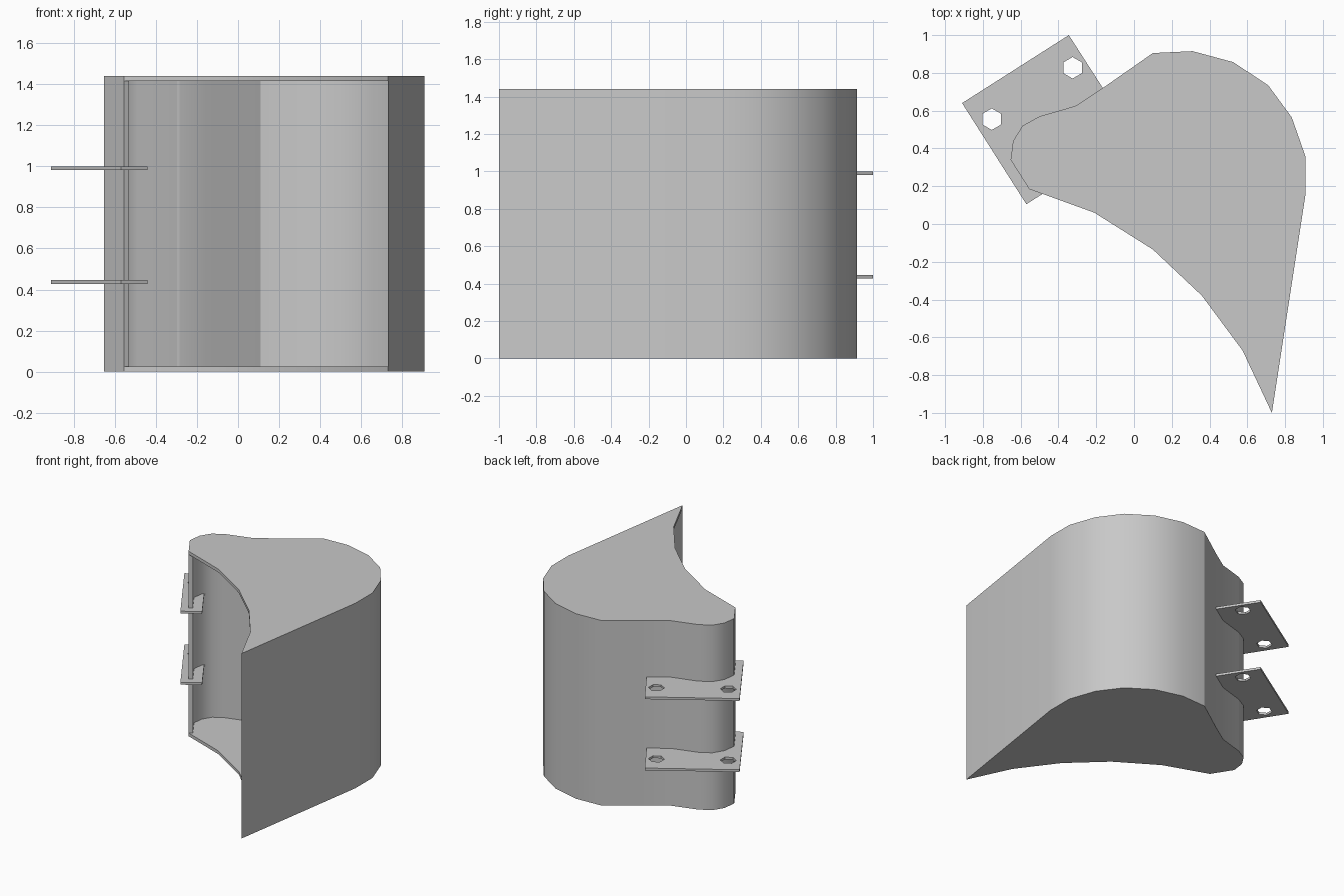
import bpy
import math
from mathutils import Vector

cube = bpy.data.objects.get("Cube")
if cube:
    bpy.data.objects.remove(cube, do_unlink=True)

HEIGHT, SIDE, WALL = 1.44, 0.025, 0.03

steel = bpy.data.materials.new("grey_steel")
steel.use_nodes = True
GREY = (0.58, 0.58, 0.58, 1)
steel.diffuse_color = GREY
steel.node_tree.nodes["Principled BSDF"].inputs["Base Color"].default_value = GREY


def plate(name, loops, bottom, thickness):
    """Solid plate from a flat outline; further loops are holes."""
    curve = bpy.data.curves.new(name, "CURVE")
    curve.dimensions = "2D"
    curve.fill_mode = "BOTH"
    curve.extrude = thickness / 2
    for loop in loops:
        spline = curve.splines.new("POLY")
        spline.points.add(len(loop) - 1)
        for point, (x, y) in zip(spline.points, loop):
            point.co = (x, y, 0, 1)
        spline.use_cyclic_u = True
    obj = bpy.data.objects.new(name, curve)
    bpy.context.collection.objects.link(obj)
    obj.location.z = bottom + thickness / 2
    bpy.ops.object.select_all(action="DESELECT")
    obj.select_set(True)
    bpy.context.view_layer.objects.active = obj
    bpy.ops.object.convert(target="MESH")
    obj = bpy.context.view_layer.objects.active
    obj.name = name
    obj.data.materials.clear()
    obj.data.materials.append(steel)
    # Weld caps to the rim before smoothing the curved wall
    weld = obj.modifiers.new("weld", "WELD")
    weld.merge_threshold = 0.0005
    bpy.ops.object.modifier_apply(modifier="weld")
    bpy.ops.object.shade_smooth_by_angle(angle=math.radians(30))
    return obj


def offset_left(path, distance):
    """Mitred parallel path on the left of the given one."""
    pts = [Vector(p) for p in path]
    normals = []
    for a, b in zip(pts, pts[1:]):
        d = (b - a).normalized()
        normals.append(Vector((-d.y, d.x)))
    result = []
    for i, p in enumerate(pts):
        before, after = normals[max(i - 1, 0)], normals[min(i, len(normals) - 1)]
        mitre = (before + after).normalized()
        result.append(tuple(p + mitre * distance / mitre.dot(before)))
    return result


def hexagon(x, y, radius):
    angles = [math.radians(30 + 60 * i) for i in range(6)]
    return [(x + radius * math.cos(a), y + radius * math.sin(a)) for a in angles]


# Bucket profile, from the cutting lip round the back to the mouth edge
back = [(0.73, -1.0), (0.907, 0.15), (0.907, 0.36), (0.835, 0.565),
        (0.71, 0.735), (0.525, 0.857), (0.31, 0.915), (0.10, 0.905),
        (-0.165, 0.72), (-0.31, 0.625), (-0.50, 0.57), (-0.59, 0.52),
        (-0.64, 0.44), (-0.653, 0.34), (-0.555, 0.185)]
mouth = [(-0.21, 0.06), (0.10, -0.135), (0.36, -0.38), (0.575, -0.67)]

# Bent shell, tapering to a sharp lip
inner = offset_left(back, WALL)[1:]
plate("bucket_shell", [back + inner[::-1]], SIDE, HEIGHT - 2 * SIDE)

# Side plates
for name, bottom in (("lower_side_plate", 0), ("upper_side_plate", HEIGHT - SIDE)):
    plate(name, [back + mouth], bottom, SIDE)

# Step in the inner wall where the sheets meet
seam = [(-0.32, 0.591), (-0.285, 0.601), (-0.285, 0.622), (-0.32, 0.612)]
plate("inner_seam", [seam], SIDE, HEIGHT - 2 * SIDE)

# Mounting brackets with hexagonal pin holes, notched round the shell
bracket = [(-0.91, 0.64), (-0.345, 1.0), (-0.165, 0.72), (-0.31, 0.62),
           (-0.50, 0.56), (-0.585, 0.51), (-0.60, 0.44), (-0.44, 0.187),
           (-0.57, 0.105)]
holes = [hexagon(-0.753, 0.555, 0.057), hexagon(-0.325, 0.827, 0.057)]
for name, bottom in (("lower_bracket", 0.428), ("upper_bracket", 0.982)):
    plate(name, [bracket] + holes, bottom, 0.018)
